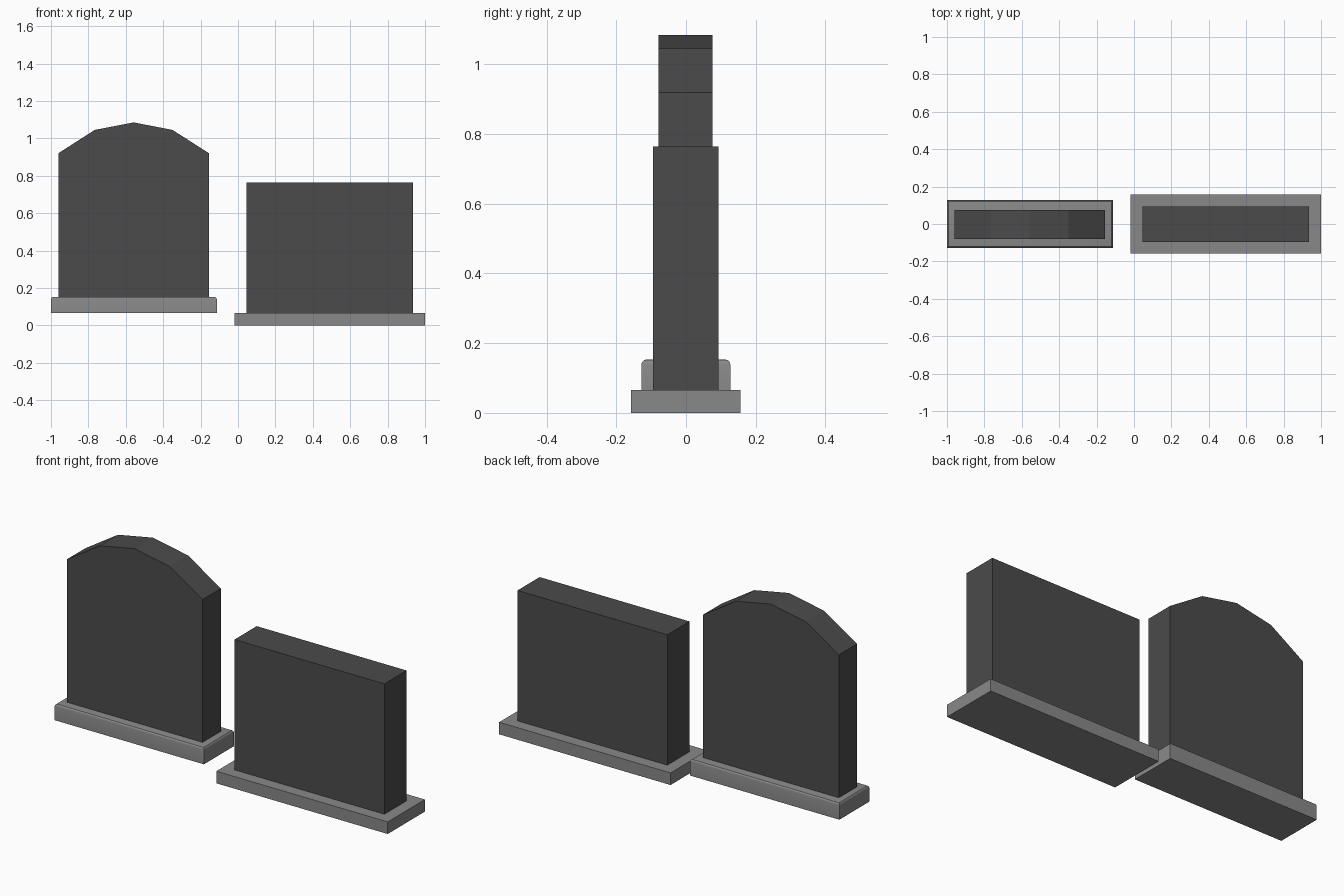
import bpy, bmesh

if "Cube" in bpy.data.objects:
    bpy.data.objects.remove(bpy.data.objects["Cube"])

dark = bpy.data.materials.new("dark_granite")
dark.diffuse_color = (0.07, 0.07, 0.07, 1)
dark.use_nodes = True
dark.node_tree.nodes["Principled BSDF"].inputs["Base Color"].default_value = dark.diffuse_color
grey = bpy.data.materials.new("grey_granite")
grey.diffuse_color = (0.25, 0.25, 0.25, 1)
grey.use_nodes = True
grey.node_tree.nodes["Principled BSDF"].inputs["Base Color"].default_value = grey.diffuse_color


def slab(name, outline, y0, y1, mat):
    """Extrude an x-z outline from y0 to y1."""
    bm = bmesh.new()
    face = bm.faces.new([bm.verts.new((x, y0, z)) for x, z in outline])
    ext = bmesh.ops.extrude_face_region(bm, geom=[face])
    verts = [v for v in ext["geom"] if isinstance(v, bmesh.types.BMVert)]
    bmesh.ops.translate(bm, vec=(0, y1 - y0, 0), verts=verts)
    bmesh.ops.recalc_face_normals(bm, faces=bm.faces[:])
    mesh = bpy.data.meshes.new(name)
    bm.to_mesh(mesh)
    bm.free()
    mesh.materials.append(mat)
    obj = bpy.data.objects.new(name, mesh)
    bpy.context.collection.objects.link(obj)
    return obj


def rect(x0, x1, z0, z1):
    return [(x0, z0), (x1, z0), (x1, z1), (x0, z1)]


# Arched headstone
cx, half = -0.558, 0.403
right = [(half, 0.15), (half, 0.92), (0.208, 1.045)]
arch = ([(cx + x, z) for x, z in right] + [(cx, 1.085)]
        + [(cx - x, z) for x, z in reversed(right)])
slab("arched_headstone", arch, -0.079, 0.076, dark)

# Arched headstone plinth with softened top edges
plinth = slab("arched_plinth", rect(-1.0, -0.113, 0.065, 0.153), -0.128, 0.127, grey)
bm = bmesh.new()
bm.from_mesh(plinth.data)
top = [e for e in bm.edges if all(v.co.z > 0.15 for v in e.verts)]
bmesh.ops.bevel(bm, geom=top, offset=0.014, segments=3, profile=0.5, affect='EDGES')
for f in bm.faces:
    f.smooth = True
bm.to_mesh(plinth.data)
bm.free()
bpy.context.view_layer.objects.active = plinth
plinth.select_set(True)
bpy.ops.object.shade_smooth_by_angle()

# Square headstone and its flat plinth
slab("square_headstone", rect(0.046, 0.936, 0.065, 0.765), -0.095, 0.093, dark)
slab("square_plinth", rect(-0.018, 1.0, 0.0, 0.065), -0.158, 0.157, grey)
